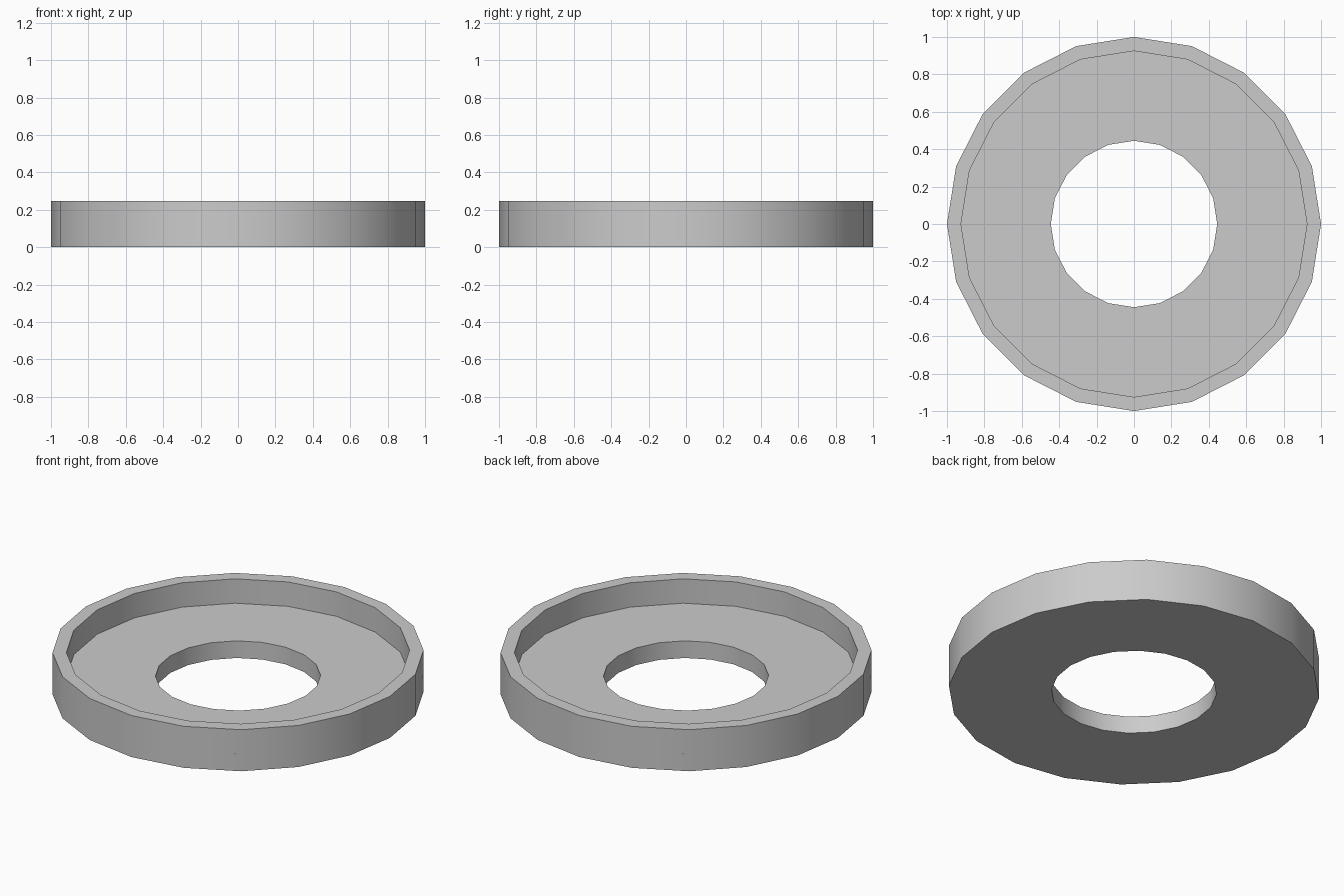
import bpy, bmesh
from math import cos, sin, tau, radians

if "Cube" in bpy.data.objects:
    bpy.data.objects.remove(bpy.data.objects["Cube"])

SIDES = 20


def ring(name, r_in, r_out, z0, z1):
    """Closed ring with a rectangular cross-section, swept around z."""
    bm = bmesh.new()
    profile = [(r_in, z0), (r_out, z0), (r_out, z1), (r_in, z1)]
    loops = [[bm.verts.new((r * cos(tau * i / SIDES), r * sin(tau * i / SIDES), z))
              for r, z in profile] for i in range(SIDES)]
    for i in range(SIDES):
        a, b = loops[i], loops[(i + 1) % SIDES]
        for k in range(4):
            n = (k + 1) % 4
            bm.faces.new((a[k], b[k], b[n], a[n]))
    bmesh.ops.recalc_face_normals(bm, faces=bm.faces)
    mesh = bpy.data.meshes.new(name)
    bm.to_mesh(mesh)
    bm.free()
    obj = bpy.data.objects.new(name, mesh)
    bpy.context.collection.objects.link(obj)
    bpy.ops.object.select_all(action='DESELECT')
    obj.select_set(True)
    bpy.context.view_layer.objects.active = obj
    bpy.ops.object.shade_smooth_by_angle(angle=radians(30))
    return obj


# Flat plate with the centre hole
ring("base_plate", 0.445, 1.0, 0.0, 0.102)
# Thin raised wall around the outside
ring("outer_rim", 0.925, 1.0, 0.102, 0.247)
